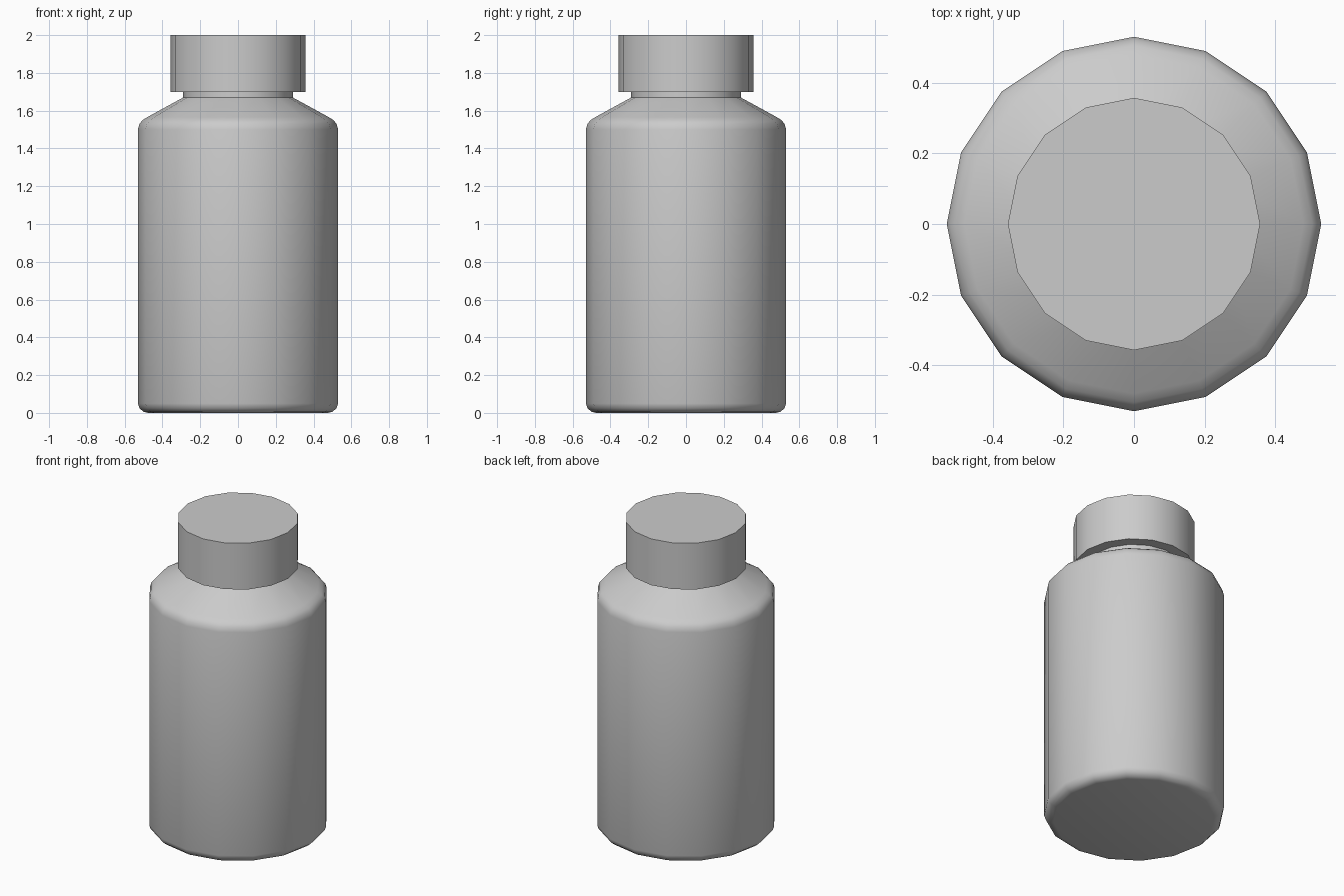
import bpy, bmesh, math

cube = bpy.data.objects.get("Cube")
if cube:
    bpy.data.objects.remove(cube, do_unlink=True)

SIDES = 16

plastic = bpy.data.materials.new("light grey plastic")
plastic.use_nodes = True
GREY = (0.6, 0.6, 0.6, 1)
plastic.diffuse_color = GREY
plastic.node_tree.nodes["Principled BSDF"].inputs["Base Color"].default_value = GREY


def turned(name, profile, angle):
    """Closed turned part from (radius, height) points, bottom to top."""
    bm = bmesh.new()
    rings = []
    for r, z in profile:
        turn = [2 * math.pi * i / SIDES for i in range(SIDES)]
        rings.append([bm.verts.new((r * math.cos(a), r * math.sin(a), z)) for a in turn])
    for low, high in zip(rings, rings[1:]):
        for i in range(SIDES):
            j = (i + 1) % SIDES
            bm.faces.new((low[i], low[j], high[j], high[i]))
    bm.faces.new(rings[0][::-1])
    bm.faces.new(rings[-1])
    mesh = bpy.data.meshes.new(name)
    bm.to_mesh(mesh)
    bm.free()
    mesh.materials.append(plastic)
    obj = bpy.data.objects.new(name, mesh)
    bpy.context.collection.objects.link(obj)
    bpy.ops.object.select_all(action='DESELECT')
    obj.select_set(True)
    bpy.context.view_layer.objects.active = obj
    bpy.ops.object.shade_smooth_by_angle(angle=math.radians(angle))
    return obj


# Body with rounded base, rounded shoulder and short neck
turned("bottle_body", [
    (0.475, 0), (0.5, 0.006), (0.522, 0.025), (0.53, 0.05),
    (0.53, 1.5), (0.522, 1.53), (0.505, 1.55), (0.48, 1.566),
    (0.29, 1.67), (0.29, 1.71)], 35)

# Plain overhanging cap
turned("cap", [(0.357, 1.7), (0.357, 2)], 35)
